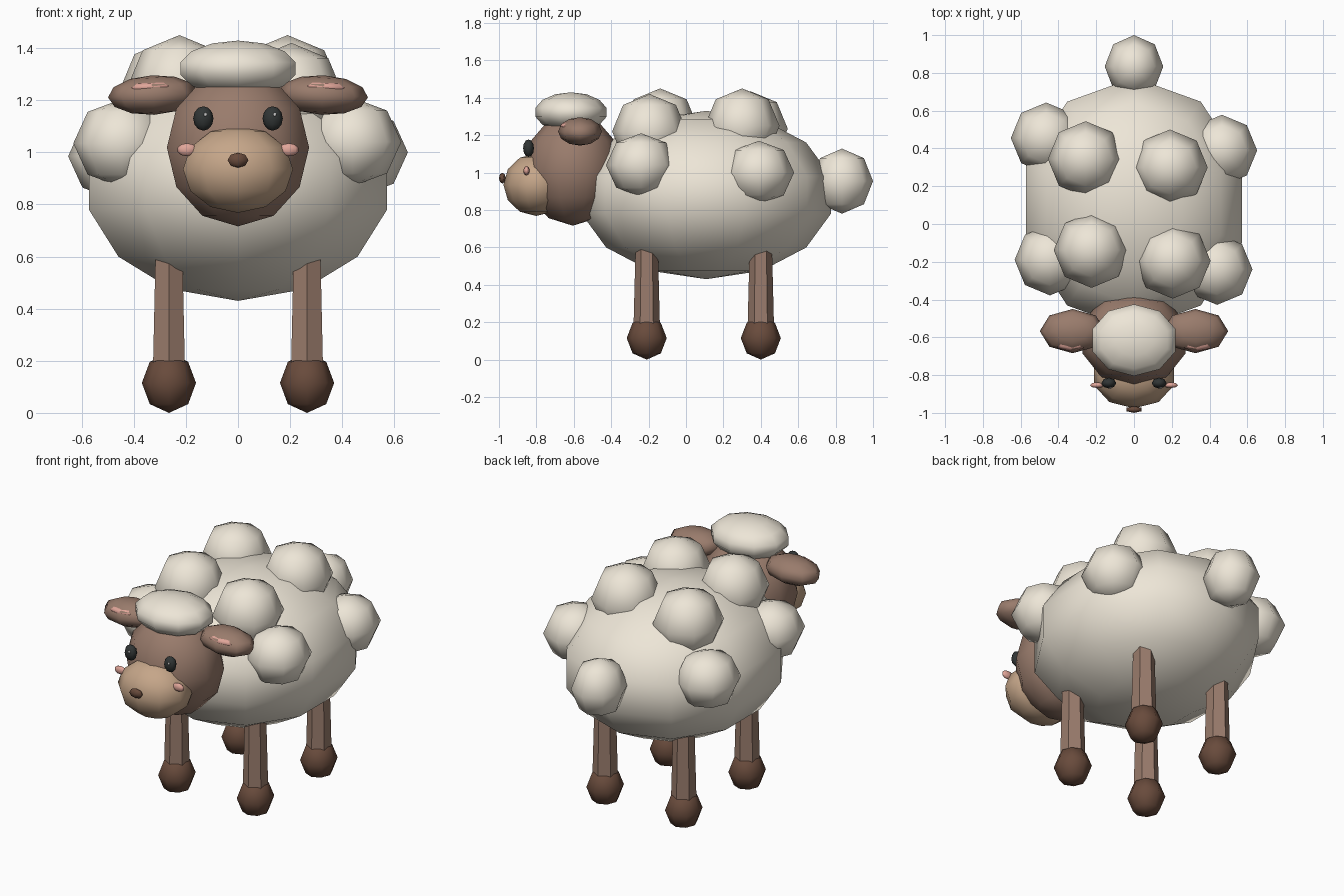
import bpy, bmesh
from mathutils import Matrix, Vector

if "Cube" in bpy.data.objects:
    bpy.data.objects.remove(bpy.data.objects["Cube"])

def material(name, rgb):
    m = bpy.data.materials.new(name)
    m.diffuse_color = (*rgb, 1)
    m.use_nodes = True
    m.node_tree.nodes["Principled BSDF"].inputs["Base Color"].default_value = m.diffuse_color
    return m

WOOL = material("wool", (0.85, 0.79, 0.68))
SKIN = material("skin", (0.32, 0.20, 0.15))
MUZZLE = material("muzzle", (0.56, 0.38, 0.25))
HOOF = material("hoof", (0.14, 0.07, 0.045))
PINK = material("pink", (0.75, 0.38, 0.32))
DARK = material("eye", (0.03, 0.035, 0.035))
WHITE = material("glint", (0.9, 0.9, 0.9))

def finish(name, bm, mat, smooth):
    mesh = bpy.data.meshes.new(name)
    bm.to_mesh(mesh)
    bm.free()
    mesh.materials.append(mat)
    for p in mesh.polygons:
        p.use_smooth = smooth
    ob = bpy.data.objects.new(name, mesh)
    bpy.context.collection.objects.link(ob)
    return ob

def ball(name, loc, radii, mat, segs=8, rings=4, tilt=0.0):
    """Low-poly ellipsoid, optionally tilted about the y axis."""
    bm = bmesh.new()
    bmesh.ops.create_uvsphere(bm, u_segments=segs, v_segments=rings, radius=1)
    m = (Matrix.Translation(Vector(loc)) @ Matrix.Rotation(tilt, 4, 'Y')
         @ Matrix.Diagonal((*radii, 1)))
    bm.transform(m)
    return finish(name, bm, mat, True)

def leg(name, x, y):
    bm = bmesh.new()
    bmesh.ops.create_cone(bm, cap_ends=True, segments=6, radius1=0.072,
                          radius2=0.058, depth=0.55)
    bm.transform(Matrix.Translation((x, y, 0.395)))
    finish(name, bm, SKIN, False)

# Body
ball("body", (0, 0.108, 0.88), (0.617, 0.684, 0.45), WOOL, 10, 7)

# Wool tufts: back, then flanks, then tail
back = [(-0.256, 0.344, 1.235), (0.19, 0.30, 1.25), (-0.225, -0.138, 1.25), (0.205, -0.195, 1.22)]
flank = [(0.44, -0.24, 1.04), (0.465, 0.39, 1.0), (-0.445, -0.19, 1.035), (-0.465, 0.455, 0.985)]
for i, p in enumerate(back):
    ball(f"back_tuft_{i + 1}", p, (0.2, 0.2, 0.2), WOOL)
for i, p in enumerate(flank):
    ball(f"flank_tuft_{i + 1}", p, (0.187, 0.188, 0.17), WOOL)
ball("tail", (0, 0.834, 0.954), (0.155, 0.166, 0.174), WOOL)

# Head, muzzle, nose and wool cap
ball("head", (0, -0.605, 1.018), (0.287, 0.26, 0.302), SKIN, 10, 6)
ball("muzzle", (0, -0.80, 0.935), (0.222, 0.176, 0.167), MUZZLE, 10, 6)
ball("nose", (0, -0.982, 0.97), (0.046, 0.018, 0.029), HOOF, 6, 4)
ball("wool_cap", (0, -0.615, 1.322), (0.238, 0.195, 0.107), WOOL, 10, 7)

# Mirrored face parts and legs
for side, s in (("left", -1), ("right", 1)):
    ball(f"{side}_ear", (s * 0.325, -0.567, 1.22), (0.174, 0.117, 0.076), SKIN, 8, 6, s * 0.05)
    ball(f"{side}_inner_ear", (s * 0.335, -0.622, 1.251), (0.095, 0.052, 0.021), PINK, 8, 4, s * 0.05)
    ball(f"{side}_eye", (s * 0.133, -0.842, 1.13), (0.039, 0.029, 0.047), DARK, 8, 6)
    ball(f"{side}_eye_glint", (s * 0.133 + 0.008, -0.867, 1.145), (0.007, 0.006, 0.008), WHITE, 6, 4)
    ball(f"{side}_cheek", (s * 0.195, -0.853, 1.01), (0.04, 0.016, 0.025), PINK, 8, 5)
    for end, y in (("front", -0.21), ("back", 0.4)):
        leg(f"{end}_{side}_leg", s * 0.265, y)
        ball(f"{end}_{side}_hoof", (s * 0.265, y, 0.115), (0.104, 0.107, 0.115), HOOF)
